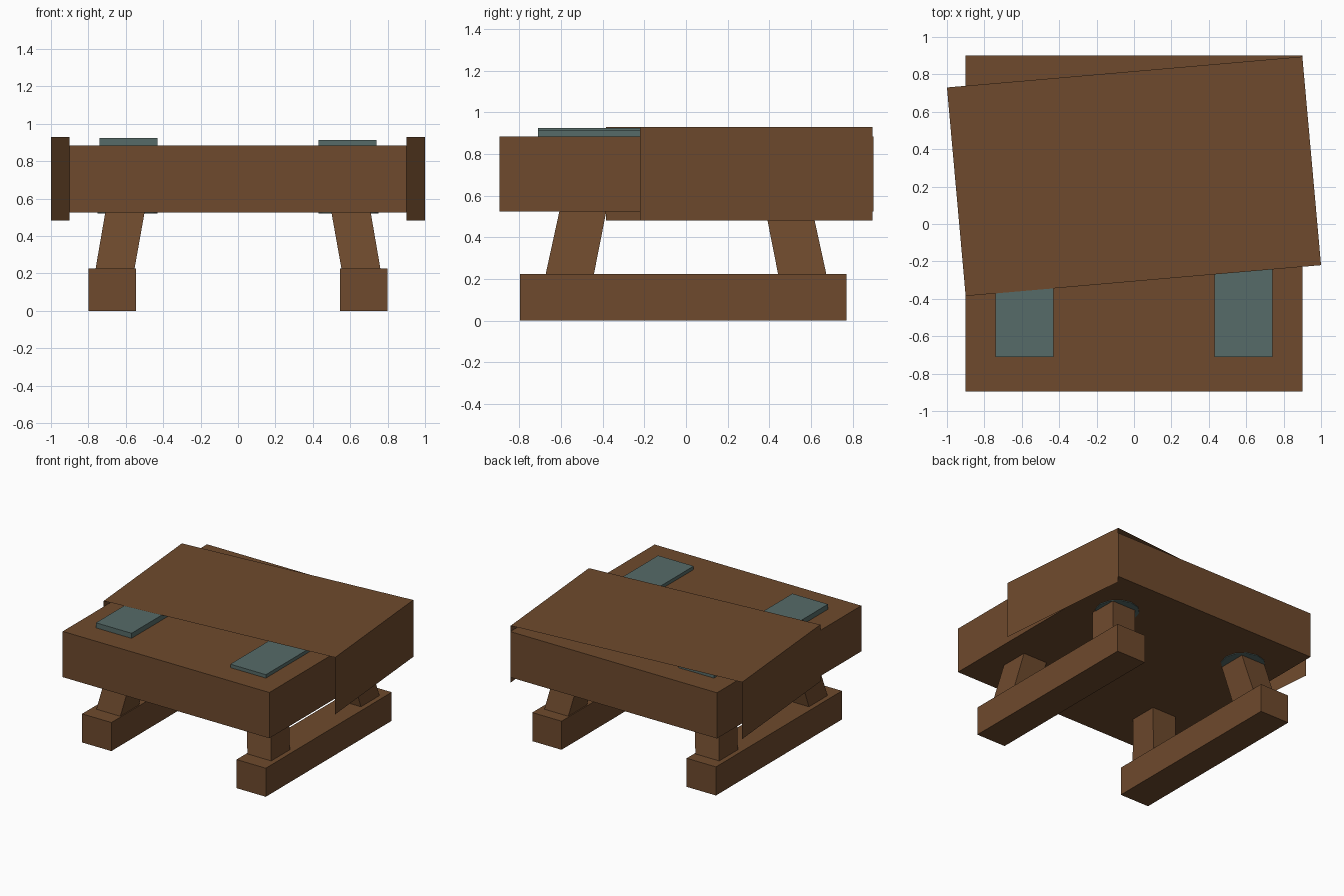
import bpy, bmesh

if "Cube" in bpy.data.objects:
    bpy.data.objects.remove(bpy.data.objects["Cube"])


def material(name, rgb):
    m = bpy.data.materials.new(name)
    m.diffuse_color = (*rgb, 1)
    m.use_nodes = True
    m.node_tree.nodes["Principled BSDF"].inputs["Base Color"].default_value = m.diffuse_color
    return m


BROWN = material("brown wood", (0.156, 0.068, 0.026))
TEAL = material("dull teal", (0.093, 0.147, 0.138))


def finish(name, bm, mat):
    bmesh.ops.recalc_face_normals(bm, faces=bm.faces)
    me = bpy.data.meshes.new(name)
    bm.to_mesh(me)
    bm.free()
    me.materials.append(mat)
    ob = bpy.data.objects.new(name, me)
    bpy.context.collection.objects.link(ob)
    return ob


def loft(name, low, high, mat):
    """Block between two rectangles, each (x0, x1, y0, y1, z)."""
    bm = bmesh.new()
    rings = []
    for x0, x1, y0, y1, z in (low, high):
        rings.append([bm.verts.new((x, y, z)) for x, y in
                      ((x0, y0), (x1, y0), (x1, y1), (x0, y1))])
    a, b = rings
    bm.faces.new(a[::-1])
    bm.faces.new(b)
    for i in range(4):
        j = (i + 1) % 4
        bm.faces.new((a[i], a[j], b[j], b[i]))
    return finish(name, bm, mat)


def box(name, x0, x1, y0, y1, z0, z1, mat):
    return loft(name, (x0, x1, y0, y1, z0), (x0, x1, y0, y1, z1), mat)


def span(s, a, b):
    """Interval a..b, mirrored when s is -1."""
    return sorted((s * a, s * b))


# Main slab
box("main_slab", -0.9, 0.9, -0.895, 0.9, 0.525, 0.885, BROWN)

# Skewed cover: thin folded sheet, open at front and back
bm = bmesh.new()
corners = [(-0.9, -0.385), (1.0, -0.22), (0.9, 0.895), (-1.0, 0.73)]
top = [bm.verts.new((x, y, 0.93)) for x, y in corners]
low = [bm.verts.new((x, y, 0.482)) for x, y in corners]
bm.faces.new(top)
bm.faces.new((low[1], low[2], top[2], top[1]))
bm.faces.new((low[3], low[0], top[0], top[3]))
finish("folded_cover", bm, BROWN)

for s, side, strip_top in ((-1, "left", 0.925), (1, "right", 0.912)):
    # Runners on the ground
    box(f"{side}_runner", *span(s, 0.545, 0.8), -0.797, 0.77, 0, 0.225, BROWN)

    # Strips on the slab, continuing under the cover
    box(f"{side}_strip", *span(s, 0.43, 0.74), -0.71, 0.71, 0.87, strip_top, TEAL)

    # Splayed legs
    for t, end in ((-1, "front"), (1, "back")):
        loft(f"{end}_{side}_leg",
             (*span(s, 0.556, 0.764), *span(t, 0.445, 0.677), 0.21),
             (*span(s, 0.497, 0.707), *span(t, 0.38, 0.605), 0.54), BROWN)

    # Round collars where the back legs meet the slab
    bm = bmesh.new()
    bmesh.ops.create_cone(bm, cap_ends=True, segments=12, radius1=0.16,
                          radius2=0.16, depth=0.02)
    collar = finish(f"{side}_leg_collar", bm, TEAL)
    collar.location = (s * 0.59, 0.515, 0.53)
